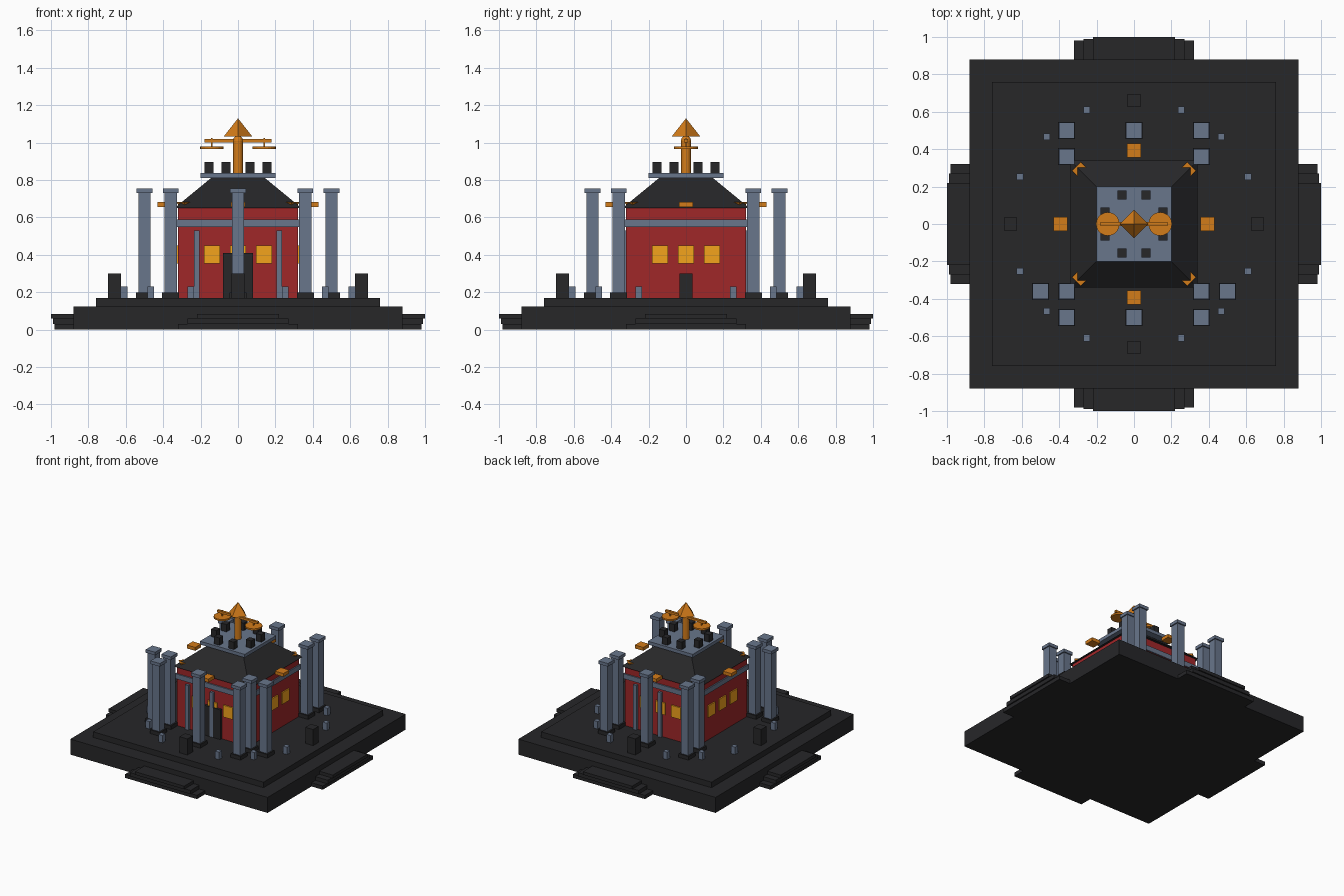
import bpy, math

if "Cube" in bpy.data.objects:
    bpy.data.objects.remove(bpy.data.objects["Cube"])

def mat(name, r, g, b):
    m = bpy.data.materials.new(name)
    m.diffuse_color = (r, g, b, 1)
    m.use_nodes = True
    m.node_tree.nodes["Principled BSDF"].inputs["Base Color"].default_value = m.diffuse_color
    return m

DARK = mat("dark_stone", 0.02, 0.02, 0.022)
SLATE = mat("slate", 0.14, 0.18, 0.26)
RED = mat("red_wall", 0.35, 0.02, 0.022)
GOLD = mat("gold", 0.65, 0.20, 0.01)
AMBER = mat("amber", 0.90, 0.37, 0.012)

def finish(name, m):
    o = bpy.context.object
    o.name = name
    o.data.materials.append(m)
    return o

def box(name, m, x, y, z0, z1, sx, sy):
    """Box centred at x, y between heights z0 and z1."""
    bpy.ops.mesh.primitive_cube_add(size=1, location=(x, y, (z0 + z1) / 2))
    bpy.context.object.scale = (sx, sy, z1 - z0)
    return finish(name, m)

def cone(name, m, x, y, z0, z1, r0, r1, n, rot=0):
    bpy.ops.mesh.primitive_cone_add(vertices=n, radius1=r0, radius2=r1, depth=z1 - z0,
                                    location=(x, y, (z0 + z1) / 2), rotation=(0, 0, rot))
    return finish(name, m)

def side_box(name, m, k, off, dist, z0, z1, width, depth):
    """Box on side k (0 front, 1 right, 2 back, 3 left), off along the wall."""
    p = [(off, -dist), (dist, off), (-off, dist), (-dist, -off)][k]
    s = (width, depth) if k % 2 == 0 else (depth, width)
    return box(name, m, p[0], p[1], z0, z1, *s)

# Platform
box("platform_base", DARK, 0, 0, 0, 0.125, 1.76, 1.76)
box("platform_top", DARK, 0, 0, 0.125, 0.17, 1.52, 1.52)

# Hall body
box("hall_walls", RED, 0, 0, 0.17, 0.655, 0.64, 0.64)
box("wall_band", SLATE, 0, 0, 0.55, 0.59, 0.66, 0.66)

# Parts repeated on the four sides
for k in range(4):
    for i, (z0, z1, half, out) in enumerate([(0, 0.03, 0.32, 0.98),
                                             (0.03, 0.06, 0.27, 0.99),
                                             (0.06, 0.085, 0.22, 1.0)]):
        side_box(f"step_{k}_{i}", DARK, k, 0, (0.86 + out) / 2, z0, z1, 2 * half, out - 0.86)
    for x in (-0.14, 0, 0.14):
        side_box("window", AMBER, k, x, 0.32, 0.355, 0.45, 0.085, 0.02)
    side_box("eave_ornament", GOLD, k, 0, 0.393, 0.655, 0.682, 0.075, 0.075)
    side_box("marker_block", DARK, k, 0, 0.66, 0.17, 0.30, 0.07, 0.07)
    if k % 2 == 0:
        for x in (-0.22, 0, 0.22):
            side_box("pilaster", SLATE, k, x, 0.325, 0.17, 0.53, 0.03, 0.03)

# Front door, just under the eaves line
box("door", DARK, 0, -0.32, 0.17, 0.41, 0.16, 0.038)

# Columns with foot and capital
columns = [(0, -0.5), (0, 0.5)]
for s in (-1, 1):
    columns += [(s * 0.36, y) for y in (-0.5, -0.36, 0.36, 0.5)] + [(s * 0.5, -0.36)]
for x, y in columns:
    box("column_foot", DARK, x, y, 0.17, 0.20, 0.09, 0.09)
    box("column_shaft", SLATE, x, y, 0.20, 0.735, 0.066, 0.066)
    box("column_capital", SLATE, x, y, 0.73, 0.755, 0.084, 0.084)

# Ring of small posts, leaving out the four axes
for i in range(16):
    if i % 4:
        a = i * math.pi / 8
        box("small_post", SLATE, 0.66 * math.cos(a), 0.66 * math.sin(a), 0.17, 0.23, 0.036, 0.036)

# Hipped roof with corner ornaments
r2 = math.sqrt(2)
cone("roof", DARK, 0, 0, 0.65, 0.81, 0.34 * r2, 0.145 * r2, 4, math.pi / 4)
for x in (-0.285, 0.285):
    for y in (-0.285, 0.285):
        cone("corner_ornament", GOLD, x, y, 0.65, 0.682, 0.02, 0.046, 4)

# Roof deck with ring of blocks
box("roof_deck", SLATE, 0, 0, 0.81, 0.837, 0.40, 0.40)
for i in range(8):
    a = (i + 0.5) * math.pi / 4
    box("deck_block", DARK, 0.168 * math.cos(a), 0.168 * math.sin(a), 0.835, 0.897, 0.048, 0.048)

# Mast, balance beam, pans and finial
cone("mast", GOLD, 0, 0, 0.835, 1.01, 0.026, 0.026, 12)
bpy.ops.mesh.primitive_uv_sphere_add(segments=12, ring_count=8, radius=0.027, location=(0, 0, 1.01))
finish("mast_ball", GOLD)
box("balance_beam", GOLD, 0, 0, 1.002, 1.02, 0.36, 0.02)
for x in (-0.14, 0.14):
    box("pan_hanger", GOLD, x, 0, 0.97, 1.025, 0.008, 0.008)
    cone("balance_pan", GOLD, x, 0, 0.967, 0.98, 0.063, 0.063, 20)
cone("finial", GOLD, 0, 0, 1.032, 1.13, 0.077, 0, 4)
